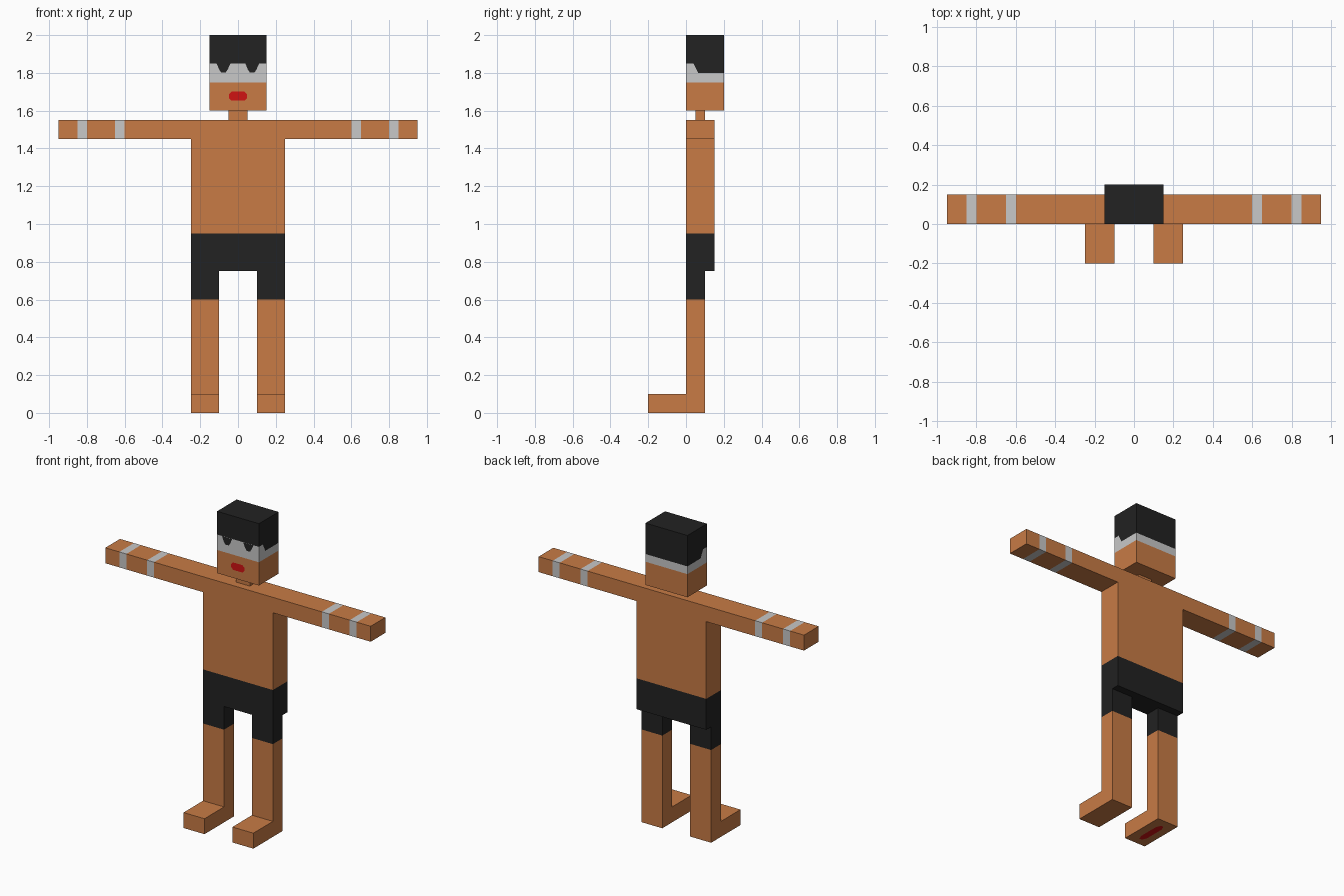
import bpy, bmesh
from mathutils import Vector

if "Cube" in bpy.data.objects:
    bpy.data.objects.remove(bpy.data.objects["Cube"])


def material(name, rgb):
    m = bpy.data.materials.new(name)
    m.diffuse_color = (*rgb, 1)
    m.use_nodes = True
    m.node_tree.nodes["Principled BSDF"].inputs["Base Color"].default_value = m.diffuse_color
    return m


SKIN, BLACK, WHITE, RED = range(4)
MATS = [material("skin", (0.578, 0.198, 0.060)),
        material("black", (0.016, 0.016, 0.016)),
        material("pale grey", (0.578, 0.578, 0.578)),
        material("red", (0.63, 0.006, 0.006))]


def finish(name, bm, rule):
    """Colour every face by a rule on its centre and make the object."""
    for f in bm.faces:
        f.material_index = rule(f.calc_center_median())
    me = bpy.data.meshes.new(name)
    bm.to_mesh(me)
    bm.free()
    for m in MATS:
        me.materials.append(m)
    ob = bpy.data.objects.new(name, me)
    bpy.context.collection.objects.link(ob)
    return ob


def extrude(points, direction):
    """Solid from a closed outline of 3D points."""
    bm = bmesh.new()
    face = bm.faces.new([bm.verts.new(p) for p in points])
    new = bmesh.ops.extrude_face_region(bm, geom=[face])["geom"]
    bmesh.ops.translate(bm, vec=Vector(direction),
                        verts=[g for g in new if isinstance(g, bmesh.types.BMVert)])
    # extrude_face_region may drop the start face: close it if so
    bmesh.ops.holes_fill(bm, edges=[e for e in bm.edges if e.is_boundary], sides=0)
    bmesh.ops.recalc_face_normals(bm, faces=bm.faces)
    return bm


def box(x, y, z):
    return extrude([(-x, y[0], z[0]), (x, y[0], z[0]), (x, y[0], z[1]), (-x, y[0], z[1])],
                   (0, y[1] - y[0], 0))


def cut(bm, point, normal, faces=None):
    faces = list(bm.faces) if faces is None else faces
    edges = {e for f in faces for e in f.edges}
    verts = {v for f in faces for v in f.verts}
    bmesh.ops.bisect_plane(bm, geom=[*verts, *edges, *faces],
                           plane_co=point, plane_no=normal)


def plate(name, points, mat):
    """Flat painted detail."""
    bm = bmesh.new()
    bm.faces.new([bm.verts.new(p) for p in points])
    return finish(name, bm, lambda c: mat)


# Torso and arms: one T-shaped solid with wrist bands and shorts
half = [(0.25, 0.75), (0.25, 1.45), (0.95, 1.45), (0.95, 1.55)]
outline = half + [(-x, z) for x, z in reversed(half)]
bm = extrude([(x, 0, z) for x, z in outline], (0, 0.15, 0))
cut(bm, (0, 0, 0.95), (0, 0, 1))
for s in (-1, 1):
    for x in (0.6, 0.65, 0.8, 0.85):
        cut(bm, (s * x, 0, 0), (1, 0, 0))


def body_colour(c):
    if c.z < 0.95:
        return BLACK
    ax = abs(c.x)
    return WHITE if 0.6 < ax < 0.65 or 0.8 < ax < 0.85 else SKIN


finish("torso_and_arms", bm, body_colour)

# Legs: L-shaped profile, mirrored
leg = [(-0.2, 0), (0.1, 0), (0.1, 0.75), (0, 0.75), (0, 0.1), (-0.2, 0.1)]
bm = extrude([(0.1, y, z) for y, z in leg], (0.15, 0, 0))
cut(bm, (0, 0, 0.6), (0, 0, 1))
legs = finish("legs", bm, lambda c: BLACK if c.z > 0.6 else SKIN)
legs.modifiers.new("mirror", 'MIRROR')

# Neck
finish("neck", box(0.05, (0.05, 0.1), (1.55, 1.6)), lambda c: SKIN)

# Head: skin, pale band, hair that reaches lower at the sides and back
bm = box(0.15, (0, 0.2), (1.6, 2.0))
for z in (1.75, 1.8, 1.85):
    cut(bm, (0, 0, z), (0, 0, 1))
slant_point, slant = Vector((0, 0.052, 1.825)), Vector((0, 0.05, 0.025))
cut(bm, slant_point, slant,
    [f for f in bm.faces if 1.8 < f.calc_center_median().z < 1.85])


def head_colour(c):
    if c.z < 1.75:
        return SKIN
    if c.z > 1.85 or (c.z > 1.8 and (c - slant_point).dot(slant) > 0):
        return BLACK
    return WHITE


finish("head", bm, head_colour)

# Hair tips hanging over the brow
tip = [(-0.037, 1.85), (-0.03, 1.835), (-0.024, 1.82), (-0.012, 1.802),
       (0.012, 1.802), (0.024, 1.82), (0.03, 1.835), (0.037, 1.85)]
for side, cx in (("left", -0.077), ("right", 0.075)):
    plate("hair_tip_" + side, [(cx + x, -0.002, z) for x, z in tip], BLACK)

# Mouth, and the matching mark under one foot
lips = [(-1, -0.4), (-0.7, -1), (0.7, -1), (1, -0.4),
        (1, 0.4), (0.7, 1), (-0.7, 1), (-1, 0.4)]
plate("mouth", [(0.048 * u, -0.002, 1.677 + 0.024 * v) for u, v in lips], RED)
plate("sole_mark", [(-0.175 + 0.022 * v, -0.05 + 0.098 * u, -0.002) for u, v in lips], RED)
